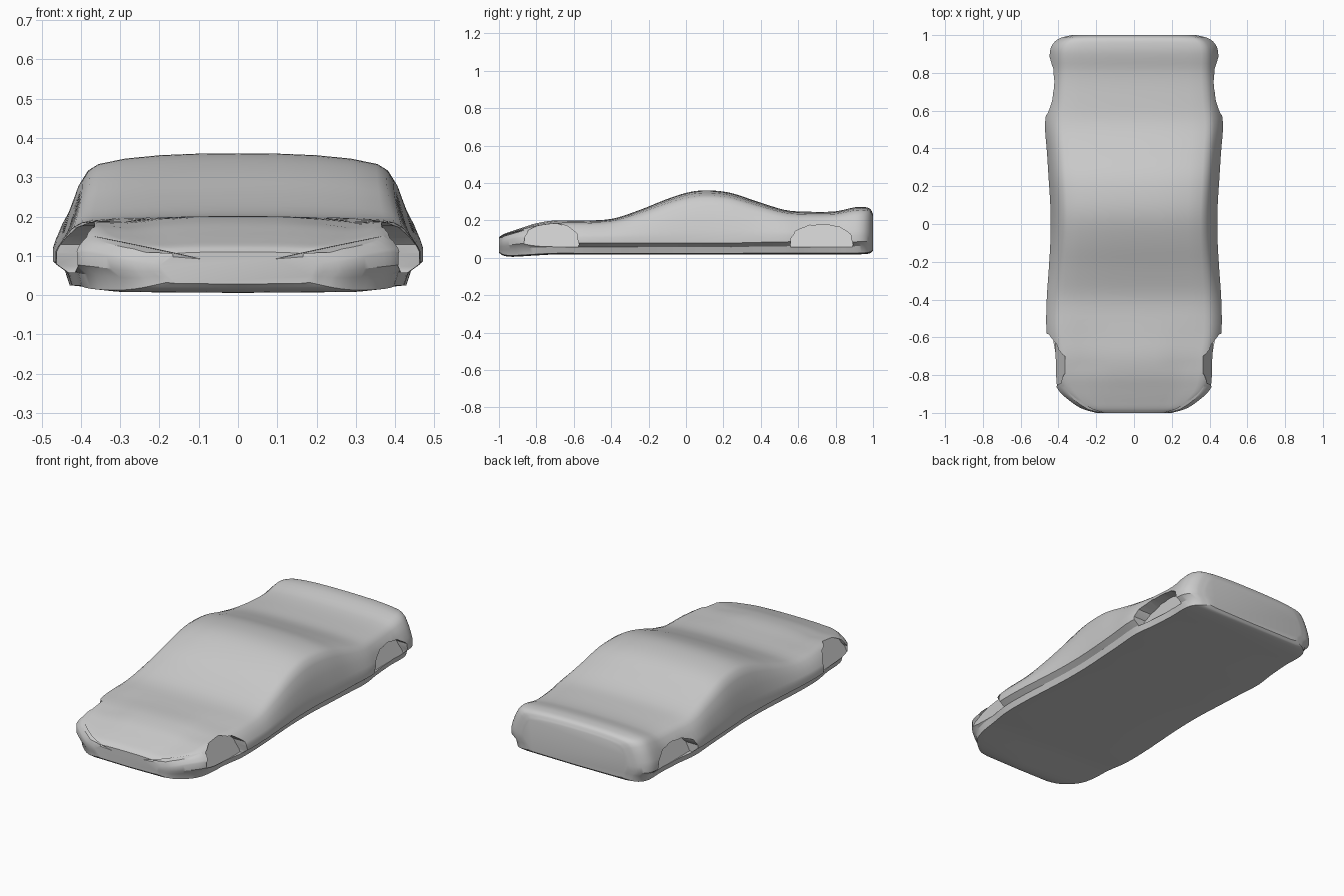
import bpy
import bmesh
import math
from mathutils import Vector

default_cube = bpy.data.objects.get("Cube")
if default_cube:
    bpy.data.objects.remove(default_cube, do_unlink=True)

# Single body paint
paint = bpy.data.materials.new("grey_paint")
paint.use_nodes = True
grey = (0.6, 0.6, 0.6, 1)
paint.diffuse_color = grey
paint.node_tree.nodes["Principled BSDF"].inputs["Base Color"].default_value = grey


def make_object(name, bm):
    bmesh.ops.recalc_face_normals(bm, faces=bm.faces)
    mesh = bpy.data.meshes.new(name)
    bm.to_mesh(mesh)
    bm.free()
    mesh.materials.append(paint)
    obj = bpy.data.objects.new(name, mesh)
    bpy.context.collection.objects.link(obj)
    return obj


def loft(rings):
    """Closed solid through a list of equally long point rings."""
    bm = bmesh.new()
    loops = [[bm.verts.new(p) for p in ring] for ring in rings]
    count = len(loops[0])
    for a, b in zip(loops, loops[1:]):
        for i in range(count):
            j = (i + 1) % count
            bm.faces.new((a[i], a[j], b[j], b[i]))
    bm.faces.new(loops[0])
    bm.faces.new(loops[-1])
    return bm


def smooth_path(points, steps):
    """Catmull-Rom interpolation through the given vectors."""
    pts = [Vector(p) for p in points]
    result = []
    for i in range(len(pts) - 1):
        before, a, b = pts[max(i - 1, 0)], pts[i], pts[i + 1]
        after = pts[min(i + 2, len(pts) - 1)]
        # tangents weighted by spacing along the car
        ta = (b - before) * ((b[0] - a[0]) / (b[0] - before[0]))
        tb = (after - a) * ((b[0] - a[0]) / (after[0] - a[0]))
        for s in range(steps):
            t = s / steps
            h = t * t * (3 - 2 * t)
            result.append(a * (1 - h) + b * h + ta * (t * (1 - t) ** 2)
                          - tb * (t * t * (1 - t)))
    return result + [pts[-1]]


# Stations along the car: y, roof height, half width, belt height, floor height
stations = [
    (-1.0, .11, .2, .075, .03),
    (-.98, .125, .27, .085, .015),
    (-.94, .14, .335, .1, .008),
    (-.88, .16, .4, .11, .01),
    (-.8, .185, .43, .11, .015),
    (-.7, .2, .442, .11, .02),
    (-.57, .2, .463, .11, .02),
    (-.4, .208, .462, .11, .02),
    (-.25, .255, .452, .11, .02),
    (-.1, .315, .443, .11, .02),
    (.02, .352, .441, .11, .02),
    (.12, .361, .444, .11, .02),
    (.24, .347, .452, .11, .02),
    (.37, .305, .46, .115, .02),
    (.53, .256, .471, .12, .02),
    (.65, .247, .455, .12, .02),
    (.8, .249, .444, .12, .02),
    (.9, .27, .446, .12, .02),
    (.95, .272, .432, .12, .022),
    (.985, .262, .39, .12, .027),
    (1.0, .235, .33, .12, .04),
]

# Upper half section: fraction of width, fraction of height above the belt
crown = [(0, 1), (.25, .995), (.45, .98), (.65, .945), (.8, .89),
         (.855, .83), (.9, .7), (.95, .43), (.985, .16), (1, 0)]


def section(station):
    y, top, width, belt, floor = station
    dip = .018 * max(0, 1 - abs(y + .75) / .25)
    half = []
    for u, v in crown:
        z = belt + (top - belt) * v
        z -= dip * max(0, 1 - abs(u - .62) / .25)
        half.append((u * width, y, z))
    sill = belt - floor
    half += [(width, y, floor + sill * .66), (.935 * width, y, floor + sill * .42),
             (.91 * width, y, floor + sill * .05), (.8 * width, y, floor),
             (0, y, floor - .002)]
    return half + [(-x, y, z) for x, y, z in half[-2:0:-1]]


body = make_object("car_body", loft([section(s) for s in smooth_path(stations, 4)]))


# Wheel arch cutters: arched outline whose inner wall leans inward with height
def arch_cutter(side, centre, radius, height, inner, base):
    outline = [(centre - radius, base)]
    for i in range(17):
        a = math.pi * (1 - i / 16)
        ripple = 1 + .025 * math.sin(i * 2.4)
        outline.append((centre + radius * math.cos(a) * ripple,
                        base + .015 + (height - base - .015) * math.sin(a) ** .75 * ripple))
    outline.append((centre + radius, base))
    rings = []
    for outer in (False, True):
        ring = []
        for y, z in outline:
            lean = max(0, 1 - (z - base) / .1)
            x = .6 if outer else inner + .05 * lean
            ring.append((side * x, y, z))
        rings.append(ring)
    return make_object("arch_cutter", loft(rings))


# Slim crease beneath the bonnet edge on each side of the nose
def crease_cutter(side):
    rings = []
    for x, y, z, size in ((.41, -.85, .155, .011), (.26, -.955, .125, .008),
                          (.08, -1.01, .088, .003)):
        inward = Vector((-side * .4, .9, .1)).normalized() * size * 1.5
        mid = Vector((side * x, y, z))
        up = Vector((0, 0, size))
        rings.append([mid + inward, mid + up - inward * 2, mid - up - inward * 2])
    return make_object("crease_cutter", loft(rings))


cutters = []
for side in (-1, 1):
    cutters.append(arch_cutter(side, -.72, .145, .185, .365, .058))
    cutters.append(arch_cutter(side, .725, .165, .178, .365, .058))
    cutters.append(crease_cutter(side))

bpy.context.view_layer.objects.active = body
body.select_set(True)
for cutter in cutters:
    cutter.hide_render = True
    mod = body.modifiers.new("cut", "BOOLEAN")
    mod.operation = "DIFFERENCE"
    mod.solver = "EXACT"
    mod.object = cutter
    bpy.ops.object.modifier_apply(modifier=mod.name)
    bpy.data.objects.remove(cutter, do_unlink=True)

bpy.ops.object.select_all(action="DESELECT")
body.select_set(True)
bpy.ops.object.shade_smooth_by_angle(angle=math.radians(32))
